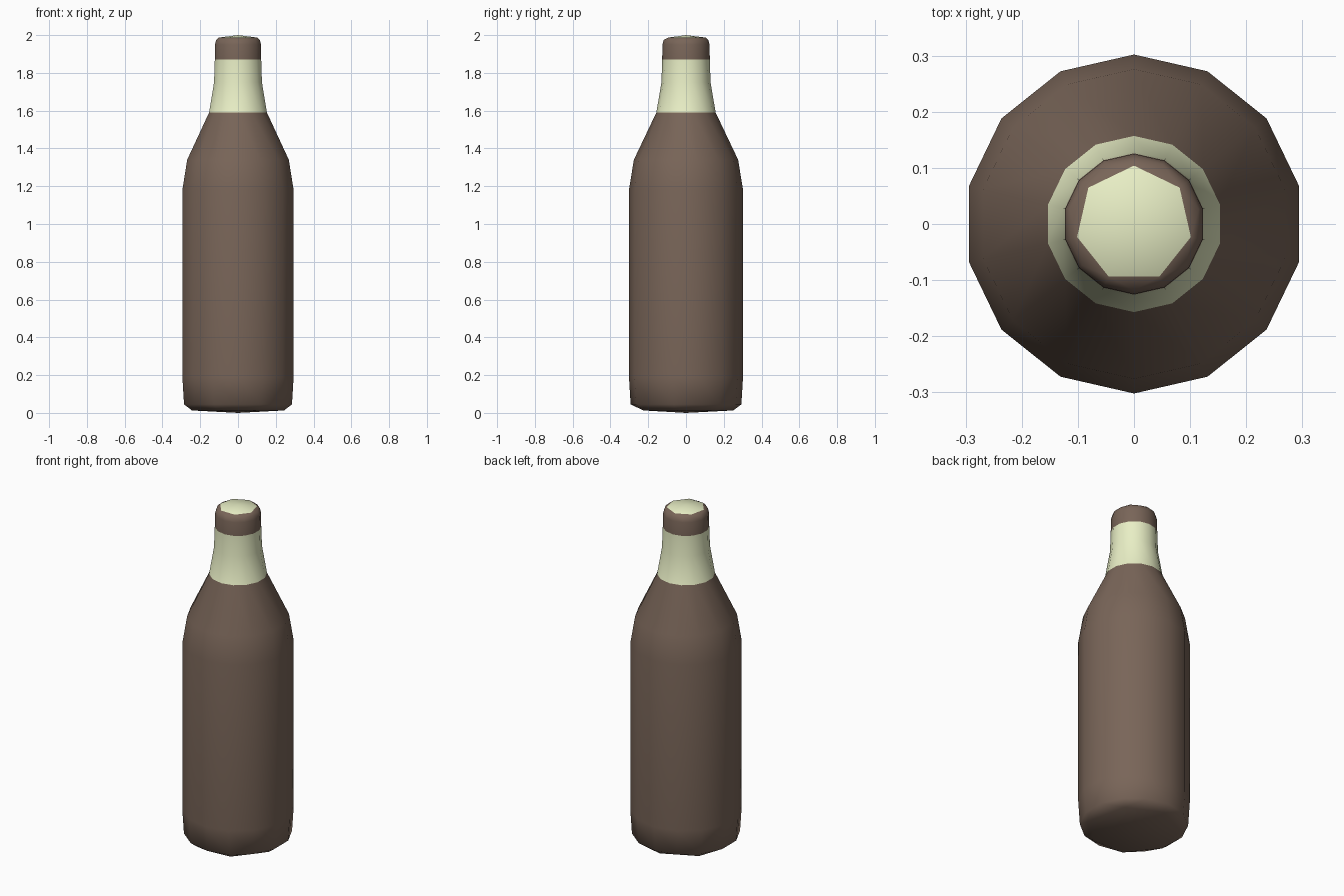
import bpy, bmesh, math

if "Cube" in bpy.data.objects:
    bpy.data.objects.remove(bpy.data.objects["Cube"])

SIDES = 14
BROWN, CREAM = 0, 1


def material(name, color):
    m = bpy.data.materials.new(name)
    m.diffuse_color = (*color, 1)
    m.use_nodes = True
    m.node_tree.nodes["Principled BSDF"].inputs["Base Color"].default_value = m.diffuse_color
    return m


def ring(bm, n, r, z):
    # first vertex points to the back (+y)
    return [bm.verts.new((r * math.sin(2 * math.pi * i / n),
                          r * math.cos(2 * math.pi * i / n), z)) for i in range(n)]


def face(bm, verts, mat):
    f = bm.faces.new(verts)
    f.material_index = mat
    f.smooth = True


def end_cap(bm, outer, r, z, tip_z, mat):
    # step from 14 sides down to 7, then fan to a shallow centre point
    n = SIDES // 2
    inner = ring(bm, n, r, z)
    tip = bm.verts.new((0, 0, tip_z))
    for i in range(n):
        a, b, c = outer[2 * i], outer[2 * i + 1], outer[(2 * i + 2) % SIDES]
        p, q = inner[i], inner[(i + 1) % n]
        face(bm, (a, b, p), BROWN)
        face(bm, (b, q, p), BROWN)
        face(bm, (b, c, q), BROWN)
        face(bm, (p, q, tip), mat)


# Profile: radius, height, colour of the band above this ring
profile = [
    (0.293, 0.045, BROWN), (0.302, 0.19, BROWN), (0.302, 1.18, BROWN),
    (0.276, 1.34, BROWN), (0.157, 1.59, CREAM), (0.130, 1.75, CREAM),
    (0.126, 1.87, BROWN), (0.125, 1.95, BROWN), (0.118, 1.975, BROWN),
]

# Bottle wall
bm = bmesh.new()
rings = [ring(bm, SIDES, r, z) for r, z, _ in profile]
for (lo, hi), (_, _, mat) in zip(zip(rings, rings[1:]), profile):
    for i in range(SIDES):
        j = (i + 1) % SIDES
        face(bm, (lo[i], lo[j], hi[j], hi[i]), mat)

# Base and cream cap top
end_cap(bm, rings[0], 0.25, 0.013, 0.0, BROWN)
end_cap(bm, rings[-1], 0.104, 1.987, 2.0, CREAM)
bmesh.ops.recalc_face_normals(bm, faces=bm.faces)

mesh = bpy.data.meshes.new("bottle")
bm.to_mesh(mesh)
bm.free()
mesh.materials.append(material("brown_glass", (0.19, 0.13, 0.098)))
mesh.materials.append(material("cream_label", (0.81, 0.86, 0.56)))
bottle = bpy.data.objects.new("bottle", mesh)
bpy.context.collection.objects.link(bottle)
